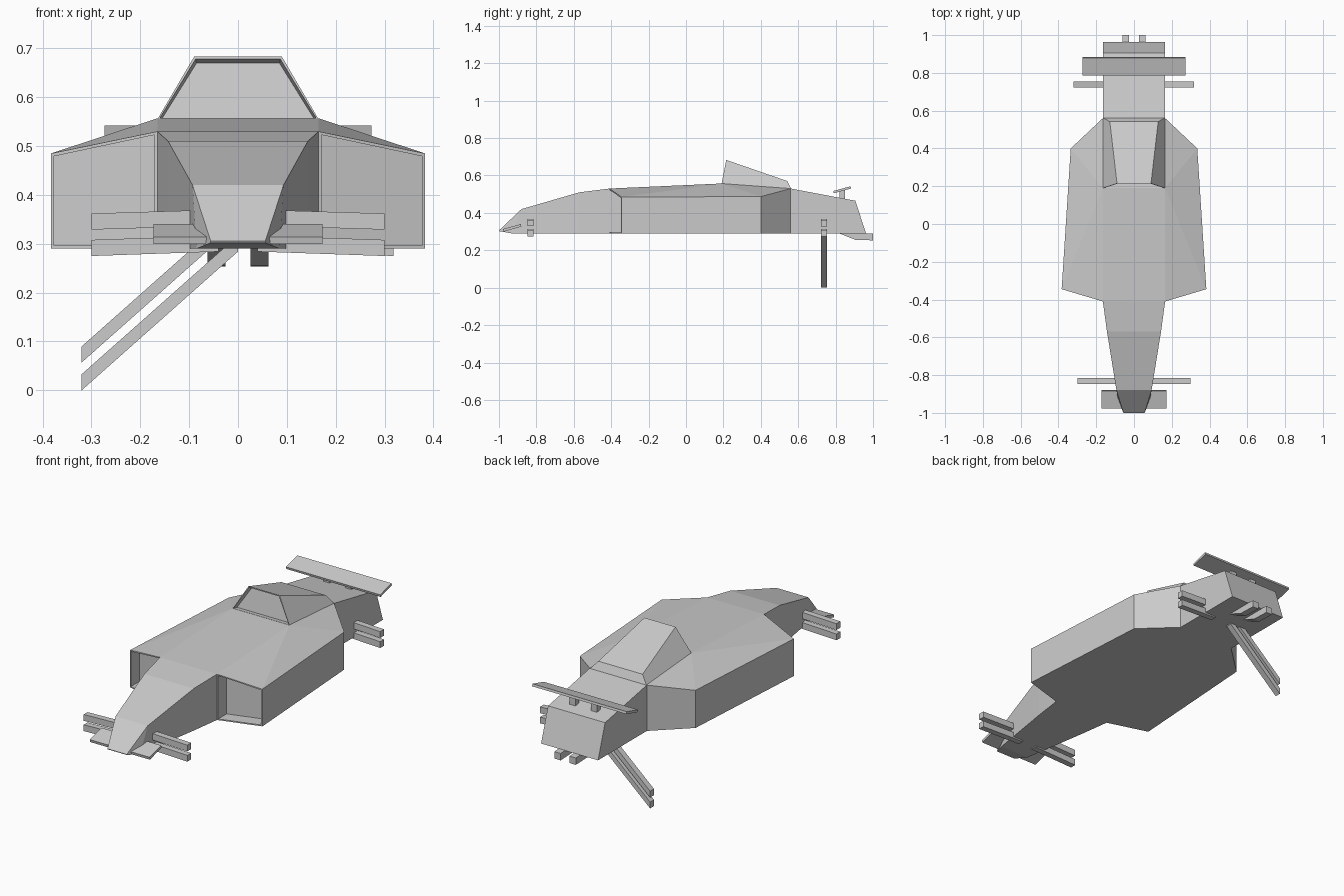
import bpy, bmesh
from mathutils import Vector

if "Cube" in bpy.data.objects:
    bpy.data.objects.remove(bpy.data.objects["Cube"])


def finish(bm, name):
    bmesh.ops.recalc_face_normals(bm, faces=bm.faces)
    me = bpy.data.meshes.new(name)
    bm.to_mesh(me)
    bm.free()
    ob = bpy.data.objects.new(name, me)
    bpy.context.collection.objects.link(ob)
    return ob


def side_prism(name, profile, x0, x1):
    """Extrude a (y, z) outline between two x positions."""
    bm = bmesh.new()
    a, b = ([bm.verts.new((x, y, z)) for y, z in profile] for x in (x0, x1))
    bm.faces.new(a)
    bm.faces.new(b)
    for i in range(len(a)):
        j = (i + 1) % len(a)
        bm.faces.new((a[i], a[j], b[j], b[i]))
    return finish(bm, name)


def arm(name, inner, outer, y, h=0.033, w=0.032):
    """Suspension bar with vertical ends; inner/outer are (x, bottom z)."""
    bm = bmesh.new()
    rings = [[bm.verts.new((x, y + dy, z + dz)) for dy, dz in
              ((-w / 2, 0), (w / 2, 0), (w / 2, h), (-w / 2, h))]
             for x, z in (inner, outer)]
    bm.faces.new(rings[0])
    bm.faces.new(rings[1])
    for i in range(4):
        j = (i + 1) % 4
        bm.faces.new((rings[0][i], rings[0][j], rings[1][j], rings[1][i]))
    return finish(bm, name)


# Body: stations of (top y, top half width, top z, bottom y, bottom half width, bottom z)
stations = [
    (-1.00, 0.056, 0.306, -0.998, 0.056, 0.302),
    (-0.88, 0.093, 0.42, -0.93, 0.085, 0.29),
    (-0.57, 0.143, 0.51, -0.57, 0.143, 0.29),
    (-0.41, 0.165, 0.53, -0.41, 0.165, 0.29),
    (0.19, 0.165, 0.557, 0.19, 0.165, 0.29),
    (0.56, 0.165, 0.53, 0.56, 0.165, 0.29),
    (0.905, 0.165, 0.465, 0.963, 0.165, 0.29),
]
bm = bmesh.new()
top, bot = {}, {}
for s in (-1, 1):
    top[s] = [bm.verts.new((s * w, y, z)) for y, w, z, *_ in stations]
    bot[s] = [bm.verts.new((s * w, y, z)) for *_, y, w, z in stations]
for side in (top, bot):
    for i in range(6):
        bm.faces.new((side[-1][i], side[1][i], side[1][i + 1], side[-1][i + 1]))
for i in (0, 6):
    bm.faces.new((top[-1][i], top[1][i], bot[1][i], bot[-1][i]))
intakes = []
for s in (-1, 1):
    t, b = top[s], bot[s]
    for i in (0, 1, 2, 5):
        bm.faces.new((t[i], t[i + 1], b[i + 1], b[i]))
    # Side pods
    ft, fb = (bm.verts.new((s * 0.383, -0.345, z)) for z in (0.485, 0.29))
    rt, rb = (bm.verts.new((s * 0.335, 0.4, z)) for z in (0.487, 0.29))
    for f in ((t[3], t[4], ft), (t[4], rt, ft), (t[4], t[5], rt),
              (ft, rt, rb, fb), (rt, t[5], b[5], rb), (b[3], b[4], b[5], rb, fb)):
        bm.faces.new(f)
    intakes.append(bm.faces.new((t[3], ft, fb, b[3])))
bmesh.ops.recalc_face_normals(bm, faces=bm.faces)
# Recessed intakes
bmesh.ops.inset_individual(bm, faces=intakes, thickness=0.009)
bmesh.ops.inset_individual(bm, faces=intakes, thickness=0.0, depth=0.0)
for f in intakes:
    bmesh.ops.translate(bm, verts=f.verts, vec=(0, 0.07, 0))
finish(bm, "body")

# Canopy with recessed windscreen
bm = bmesh.new()
lo_f, hi_f, hi_r, lo_r = (
    [bm.verts.new((s * x, y, z)) for s in (-1, 1)] for x, y, z in
    ((0.165, 0.19, 0.555), (0.09, 0.215, 0.683), (0.128, 0.542, 0.57), (0.165, 0.562, 0.528)))
screen = bm.faces.new((lo_f[0], lo_f[1], hi_f[1], hi_f[0]))
bm.faces.new((hi_f[0], hi_f[1], hi_r[1], hi_r[0]))
bm.faces.new((hi_r[0], hi_r[1], lo_r[1], lo_r[0]))
bm.faces.new((lo_r[0], lo_r[1], lo_f[1], lo_f[0]))
for i in (0, 1):
    bm.faces.new((lo_f[i], hi_f[i], hi_r[i], lo_r[i]))
bmesh.ops.recalc_face_normals(bm, faces=bm.faces)
bmesh.ops.inset_individual(bm, faces=[screen], thickness=0.006)
bmesh.ops.inset_individual(bm, faces=[screen], thickness=0.004, depth=-0.025)
finish(bm, "canopy")

# Wings
side_prism("front_wing", [(-0.975, 0.30), (-0.88, 0.327), (-0.883, 0.34), (-0.978, 0.314)], -0.173, 0.173)
side_prism("rear_wing", [(0.79, 0.505), (0.883, 0.53), (0.88, 0.542), (0.787, 0.517)], -0.273, 0.273)

for s, side in ((-1, "left"), (1, "right")):
    # Rear wing struts and exhausts
    side_prism(side + "_wing_strut", [(0.82, 0.46), (0.85, 0.46), (0.85, 0.524), (0.82, 0.516)],
               s * 0.045, s * 0.08)
    side_prism(side + "_exhaust", [(0.82, 0.29), (0.905, 0.256), (1.0, 0.253), (1.0, 0.289), (0.9, 0.295)],
               s * 0.026, s * 0.062)
    # Front suspension
    arm(side + "_front_upper_arm", (s * 0.04, 0.337), (s * 0.3, 0.329), -0.832)
    arm(side + "_front_lower_arm", (s * 0.04, 0.284), (s * 0.3, 0.275), -0.832)

# Rear suspension: right side intact, left side dropped to the ground
for level, z, drop in (("upper", 0.337, 0.057), ("lower", 0.284, 0.0)):
    arm("right_rear_" + level + "_arm", (0.1, z), (0.318, z - 0.009), 0.738)
    arm("left_rear_" + level + "_arm", (0.0, drop + 0.284), (-0.32, drop), 0.738)
